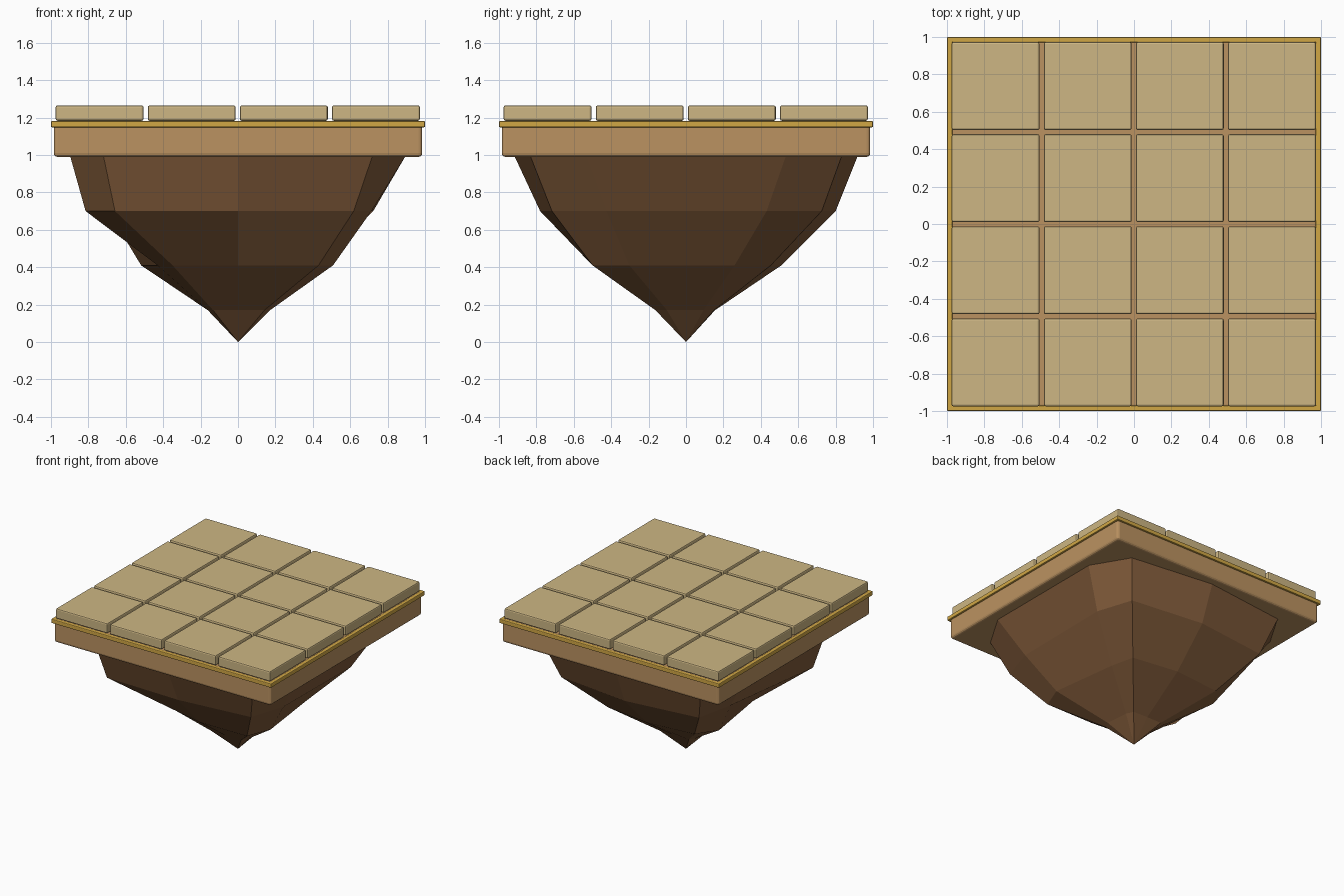
import bpy, bmesh, math
from mathutils import Vector

if "Cube" in bpy.data.objects:
    bpy.data.objects.remove(bpy.data.objects["Cube"])


def material(name, rgb):
    m = bpy.data.materials.new(name)
    m.diffuse_color = (*rgb, 1)
    m.use_nodes = True
    m.node_tree.nodes["Principled BSDF"].inputs["Base Color"].default_value = m.diffuse_color
    return m


TILE = material("sandstone", (0.61, 0.47, 0.23))
SLAB = material("clay", (0.50, 0.29, 0.12))
GOLD = material("gold", (0.64, 0.39, 0.06))
ROCK = material("rock", (0.23, 0.11, 0.045))


def finish(name, bm, mat):
    bmesh.ops.recalc_face_normals(bm, faces=bm.faces)
    me = bpy.data.meshes.new(name)
    bm.to_mesh(me)
    bm.free()
    me.materials.append(mat)
    ob = bpy.data.objects.new(name, me)
    bpy.context.collection.objects.link(ob)
    return ob


def box(name, lo, hi, mat, bevel, segments=2):
    lo, hi = Vector(lo), Vector(hi)
    bm = bmesh.new()
    bmesh.ops.create_cube(bm, size=1)
    bmesh.ops.scale(bm, vec=hi - lo, verts=bm.verts)
    bmesh.ops.translate(bm, vec=(lo + hi) / 2, verts=bm.verts)
    ob = finish(name, bm, mat)
    mod = ob.modifiers.new("bevel", 'BEVEL')
    mod.width, mod.segments = bevel, segments
    return ob


# Rocky underside: rounded-square ten-sided rings with uneven radii
# (radii run counter-clockwise from the front middle)
rings = [
    (1.00, [0.92] * 10),
    (0.70, [0.78, 0.79, 0.73, 0.74, 0.80, 0.80, 0.80, 0.71, 0.834, 0.84]),
    (0.41, [0.50, 0.55, 0.52, 0.446, 0.50, 0.51, 0.52, 0.53, 0.44, 0.447]),
    (0.17, [0.16, 0.18, 0.175, 0.16, 0.165, 0.155, 0.17, 0.165, 0.165, 0.17]),
]


def squarish(v):
    return 0 if abs(v) < 1e-6 else math.copysign(abs(v) ** 0.46, v)


bm = bmesh.new()
loops = []
for z, radii in rings:
    loop = []
    for i, r in enumerate(radii):
        a = math.radians(-90 + 36 * i)
        loop.append(bm.verts.new((r * squarish(math.cos(a)), r * squarish(math.sin(a)), z)))
    loops.append(loop)
apex = bm.verts.new((0, 0, 0))
bm.faces.new(loops[0])
for i in range(10):
    j = (i + 1) % 10
    for up, down in zip(loops, loops[1:]):
        bm.faces.new((up[i], up[j], down[j], down[i]))
    bm.faces.new((loops[-1][i], loops[-1][j], apex))
finish("rock_underside", bm, ROCK)

# Base slab
box("base_slab", (-0.985, -0.985, 0.99), (0.985, 0.985, 1.178), SLAB, 0.02, 3)

# Gold trim around the slab
for s, side in ((-1, "a"), (1, "b")):
    e = sorted((s * 0.97, s * 1.0))
    box("gold_trim_x_" + side, (-1, e[0], 1.148), (1, e[1], 1.182), GOLD, 0.006)
    box("gold_trim_y_" + side, (e[0], -1, 1.148), (e[1], 1, 1.182), GOLD, 0.006)

# Four by four floor tiles
for i in range(4):
    for j in range(4):
        x, y = (-0.74 + 0.4925 * k for k in (i, j))
        box(f"floor_tile_{i}_{j}", (x - 0.235, y - 0.235, 1.183),
            (x + 0.235, y + 0.235, 1.265), TILE, 0.01)
